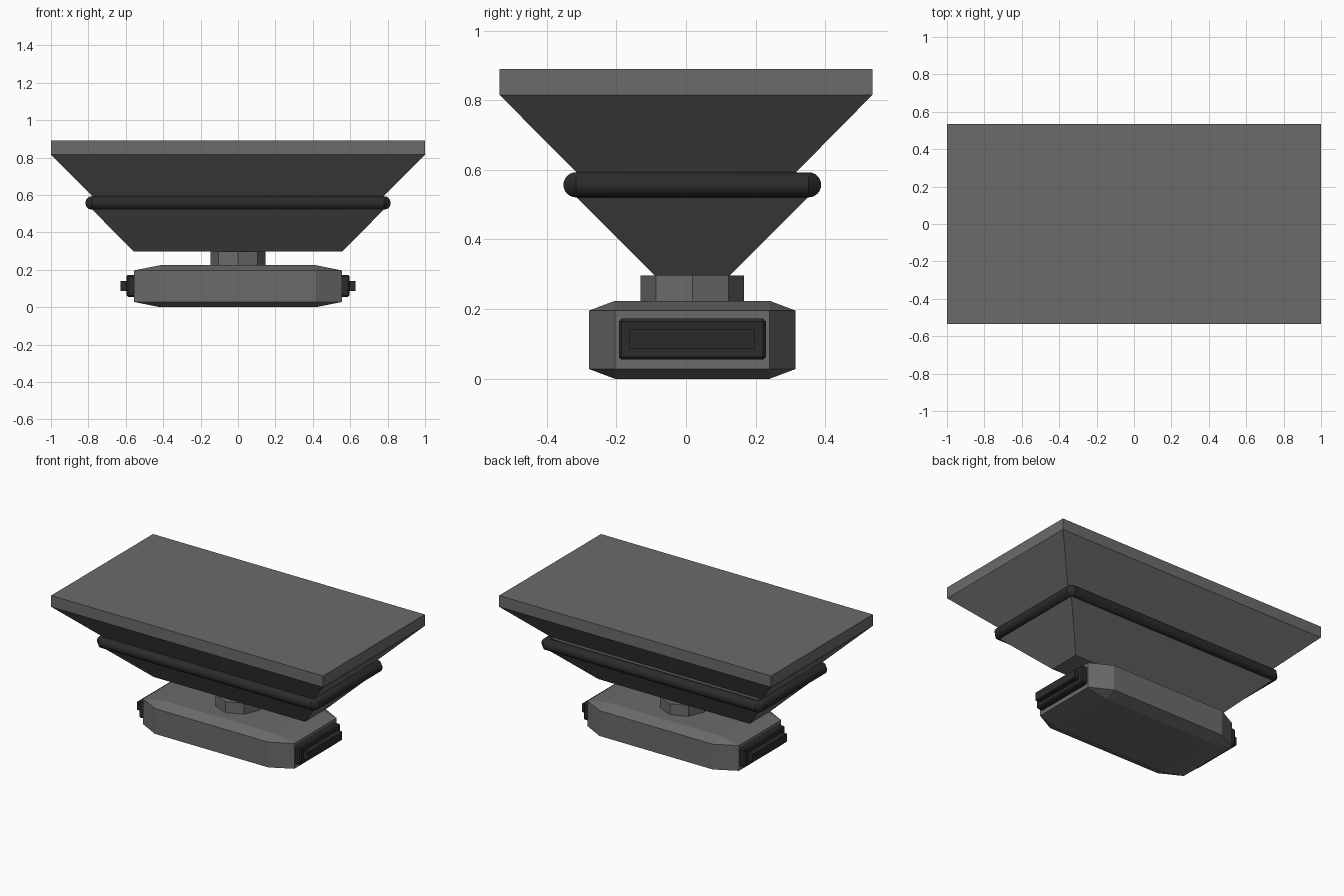
import bpy, bmesh, math
from mathutils import Vector

if "Cube" in bpy.data.objects:
    bpy.data.objects.remove(bpy.data.objects["Cube"])

CY = 0.018  # lower parts sit slightly behind centre


def material(name, v):
    m = bpy.data.materials.new(name)
    m.diffuse_color = (v, v, v, 1)
    m.use_nodes = True
    m.node_tree.nodes["Principled BSDF"].inputs["Base Color"].default_value = m.diffuse_color
    return m


grey = material("mid_grey", 0.147)
dark = material("dark_grey", 0.024)


def finish(name, bm, mat):
    bmesh.ops.recalc_face_normals(bm, faces=bm.faces)
    mesh = bpy.data.meshes.new(name)
    bm.to_mesh(mesh)
    bm.free()
    ob = bpy.data.objects.new(name, mesh)
    bpy.context.collection.objects.link(ob)
    mesh.materials.append(mat)
    return ob


def loft(bm, loops, closed=False):
    rings = [[bm.verts.new(p) for p in loop] for loop in loops]
    n = len(rings[0])
    pairs = list(zip(rings, rings[1:]))
    if closed:
        pairs.append((rings[-1], rings[0]))
    else:
        bm.faces.new(rings[0])
        bm.faces.new(rings[-1])
    for a, b in pairs:
        for i in range(n):
            j = (i + 1) % n
            bm.faces.new((a[i], a[j], b[j], b[i]))


def rect(hx, y0, y1, z):
    return [(-hx, y0, z), (hx, y0, z), (hx, y1, z), (-hx, y1, z)]


def box(name, x0, x1, y0, y1, z0, z1, bevel, mat):
    bm = bmesh.new()
    bmesh.ops.create_cube(bm, size=1)
    for v in bm.verts:
        v.co = ((x0 + x1) / 2 + v.co.x * (x1 - x0),
                (y0 + y1) / 2 + v.co.y * (y1 - y0),
                (z0 + z1) / 2 + v.co.z * (z1 - z0))
    if bevel:
        bmesh.ops.bevel(bm, geom=bm.edges[:], offset=bevel, segments=1, affect='EDGES')
    return finish(name, bm, mat)


# Flat rectangular top
box("top_slab", -1, 1, -0.535, 0.535, 0.815, 0.89, 0, grey)

# Tapered hopper with a short upright band behind the rail
bm = bmesh.new()
loft(bm, [rect(0.557, -0.09, 0.126, 0.297),
          rect(0.78, -0.315, 0.351, 0.522),
          rect(0.778, -0.316, 0.317, 0.524),
          rect(0.778, -0.316, 0.317, 0.594),
          rect(1, -0.535, 0.535, 0.815)])
finish("tapered_body", bm, grey)

# Round rail around the waist, with cut corners
bm = bmesh.new()
corners = [Vector(p) for p in rect(0.78, -0.316, 0.352, 0.557)]
R, SIDES = 0.036, 24
loops = []
for i, c in enumerate(corners):
    for d in (c - corners[i - 1], corners[(i + 1) % 4] - c):
        d.normalize()
        out = Vector((d.y, -d.x, 0))
        loops.append([c + out * R * math.cos(a) + Vector((0, 0, R * math.sin(a)))
                      for a in (2 * math.pi * k / SIDES for k in range(SIDES))])
loft(bm, loops, closed=True)
rail = finish("waist_rail", bm, dark)
bpy.context.view_layer.objects.active = rail
rail.select_set(True)
bpy.ops.object.shade_smooth_by_angle(angle=math.radians(30))

# Octagonal neck
bm = bmesh.new()
loft(bm, [[(0.148 * math.cos(k * math.pi / 4), CY + 0.148 * math.sin(k * math.pi / 4), z)
           for k in range(8)] for z in (0.215, 0.297)])
finish("neck", bm, grey)

# Base block, chamfered differently along each axis
bm = bmesh.new()
for sx in (-1, 1):
    for sy in (-1, 1):
        for sz in (-1, 1):
            for x, y, z in ((0.557, 0.222, 0.084), (0.418, 0.296, 0.084), (0.418, 0.222, 0.112)):
                bm.verts.new((sx * x, CY + sy * y, 0.112 + sz * z))
bmesh.ops.convex_hull(bm, input=bm.verts[:])
bmesh.ops.dissolve_limit(bm, angle_limit=0.01, verts=bm.verts[:], edges=bm.edges[:])
finish("base_block", bm, grey)

# Stepped pads on both ends of the base
for side, s in (("left", -1), ("right", 1)):
    for part, x0, x1, hy, hz, b in (("pad", 0.54, 0.596, 0.211, 0.059, 0.008),
                                    ("pad_step", 0.58, 0.628, 0.18, 0.027, 0)):
        a, c = sorted((s * x0, s * x1))
        box(f"{side}_{part}", a, c, CY - hy, CY + hy, 0.114 - hz, 0.114 + hz, b, dark)
